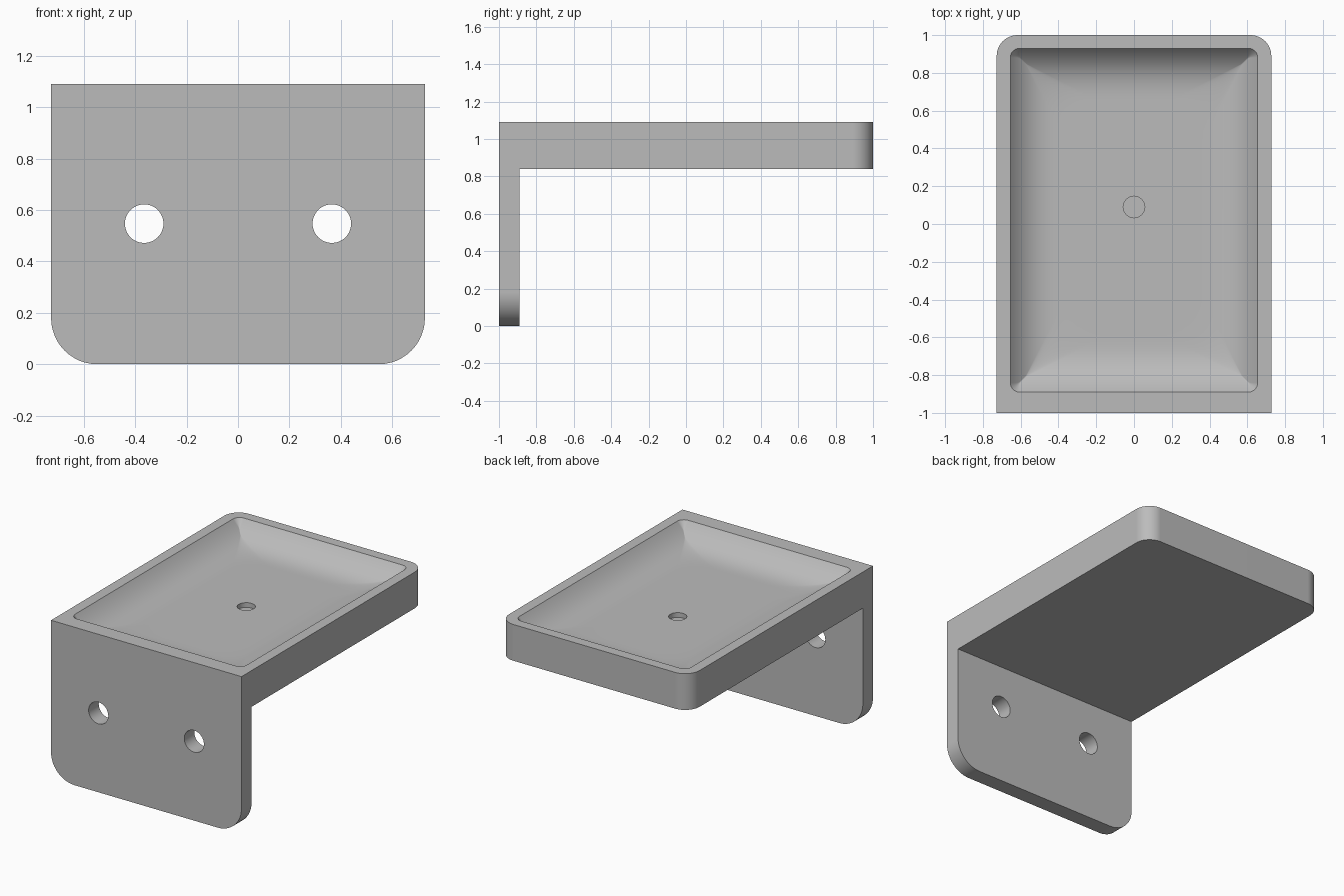
import bpy
import bmesh
import math
from mathutils import Vector

cube = bpy.data.objects.get("Cube")
if cube:
    bpy.data.objects.remove(cube, do_unlink=True)

HALF_W, TOP, UNDER, WALL_BACK = 0.727, 1.09, 0.84, -0.89

grey = bpy.data.materials.new("plain grey")
grey.use_nodes = True
colour = (0.5, 0.5, 0.5, 1)
grey.diffuse_color = colour
grey.node_tree.nodes["Principled BSDF"].inputs["Base Color"].default_value = colour


def outline(x, low, high, r_low, r_high, steps=12):
    """Counter-clockwise rectangle with separate low and high corner radii."""
    points = []
    corners = [(-x, low, r_low), (x, low, r_low), (x, high, r_high), (-x, high, r_high)]
    for i, (cx, cy, r) in enumerate(corners):
        if r == 0:
            points.append((cx, cy))
            continue
        ox = cx - math.copysign(r, cx)
        oy = cy + r if i < 2 else cy - r
        for k in range(steps + 1):
            a = math.pi + (i + k / steps) * math.pi / 2
            points.append((ox + r * math.cos(a), oy + r * math.sin(a)))
    return points


def skin(name, rings):
    """Solid made by bridging equal rings of points and capping both ends."""
    bm = bmesh.new()
    loops = [[bm.verts.new(p) for p in ring] for ring in rings]
    n = len(loops[0])
    for a, b in zip(loops, loops[1:]):
        for i in range(n):
            j = (i + 1) % n
            bm.faces.new((a[i], a[j], b[j], b[i]))
    bm.faces.new(loops[0])
    bm.faces.new(loops[-1])
    bmesh.ops.recalc_face_normals(bm, faces=bm.faces)
    mesh = bpy.data.meshes.new(name)
    bm.to_mesh(mesh)
    bm.free()
    obj = bpy.data.objects.new(name, mesh)
    bpy.context.collection.objects.link(obj)
    mesh.materials.append(grey)
    return obj


def flat_ring(points, z):
    return [Vector((x, y, z)) for x, y in points]


def wall_ring(points, y):
    return [Vector((x, y, z)) for x, z in points]


def circle(cx, cy, r, steps=48):
    return [(cx + r * math.cos(math.tau * k / steps), cy + r * math.sin(math.tau * k / steps))
            for k in range(steps)]


def combine(target, tool, operation):
    bpy.context.view_layer.objects.active = target
    mod = target.modifiers.new(operation.lower(), "BOOLEAN")
    mod.operation, mod.solver, mod.object = operation, "EXACT", tool
    bpy.ops.object.modifier_apply(modifier=mod.name)
    bpy.data.objects.remove(tool, do_unlink=True)


# Tray slab with rounded far corners
tray_outline = outline(HALF_W, -1, 1, 0, 0.11)
bracket = skin("soap_tray_bracket", [flat_ring(tray_outline, z) for z in (UNDER, TOP)])

# Mounting plate hanging below the tray
plate_outline = outline(HALF_W, 0, UNDER, 0.18, 0)
plate = skin("mounting_plate", [wall_ring(plate_outline, y) for y in (-1, WALL_BACK)])
combine(bracket, plate, "UNION")

# Dished recess: inset rings that sink along a soft curve
DEPTH, SLOPE = 0.127, 0.3
rings = [flat_ring(outline(0.655, -0.89, 0.93, 0.05, 0.05), TOP + 0.1)]
for k in range(25):
    t = SLOPE * (k / 24) ** 1.3
    r = max(0.05 - t, 0.004, t - 0.08)
    drop = DEPTH * (1 - (1 - t / SLOPE) ** 3)
    rings.append(flat_ring(outline(0.655 - t, -0.89 + t, 0.93 - t, r, r), TOP - drop))
combine(bracket, skin("dish_cutter", rings), "DIFFERENCE")

# Shallow blind drain hole in the dish floor
drain = circle(0, 0.09, 0.057)
combine(bracket, skin("drain_cutter", [flat_ring(drain, z) for z in (0.93, 1.2)]), "DIFFERENCE")

# Two screw holes through the plate
for side in (-1, 1):
    hole = circle(side * 0.365, 0.547, 0.075)
    combine(bracket, skin("screw_cutter", [wall_ring(hole, y) for y in (-1.1, -0.8)]), "DIFFERENCE")

# Smooth curves, crisp edges
bpy.ops.object.select_all(action="DESELECT")
bracket.select_set(True)
bpy.context.view_layer.objects.active = bracket
bpy.ops.object.shade_smooth_by_angle(angle=math.radians(30))
weighted = bracket.modifiers.new("weighted normals", "WEIGHTED_NORMAL")
weighted.keep_sharp = True
